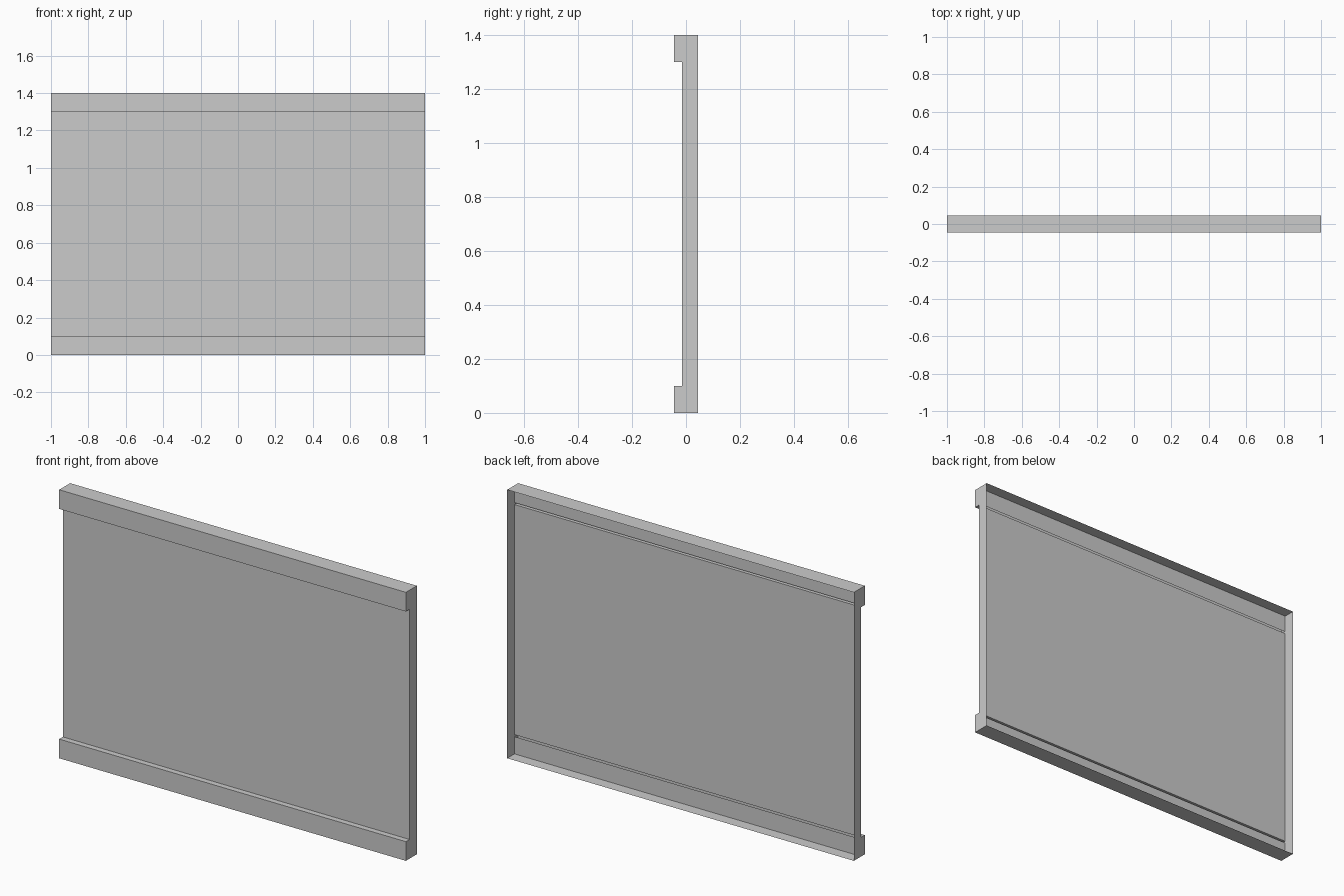
import bpy, bmesh

if "Cube" in bpy.data.objects:
    bpy.data.objects.remove(bpy.data.objects["Cube"])

W = 1.0                                # half width
F, P, B = -0.045, -0.015, 0.045        # rail front, panel and open back depths
H, R, G = 1.4, 0.1, 0.01               # height, rail height, slot width


def make_object(name, bm):
    mesh = bpy.data.meshes.new(name)
    bm.to_mesh(mesh)
    bm.free()
    obj = bpy.data.objects.new(name, mesh)
    bpy.context.collection.objects.link(obj)
    return obj


def sweep(name, profile, caps=False):
    """Stretch an open (y, z) profile across the width, with optional end caps."""
    bm = bmesh.new()
    left = [bm.verts.new((-W, y, z)) for y, z in profile]
    right = [bm.verts.new((W, y, z)) for y, z in profile]
    for i in range(len(profile) - 1):
        bm.faces.new((left[i], left[i + 1], right[i + 1], right[i]))
    if caps:
        bm.faces.new(left[::-1])
        bm.faces.new(right)
    bmesh.ops.recalc_face_normals(bm, faces=bm.faces)
    return make_object(name, bm)


# Front panel with raised rails and side walls, open at the back
sweep("panel_shell", [(B, 0), (F, 0), (F, R), (P, R),
                      (P, H - R), (F, H - R), (F, H), (B, H)], caps=True)

# Strips closing the rails from behind, leaving a narrow slot
sweep("lower_rail_back", [(P, 0), (P, R - G)])
sweep("upper_rail_back", [(P, H - R + G), (P, H)])
